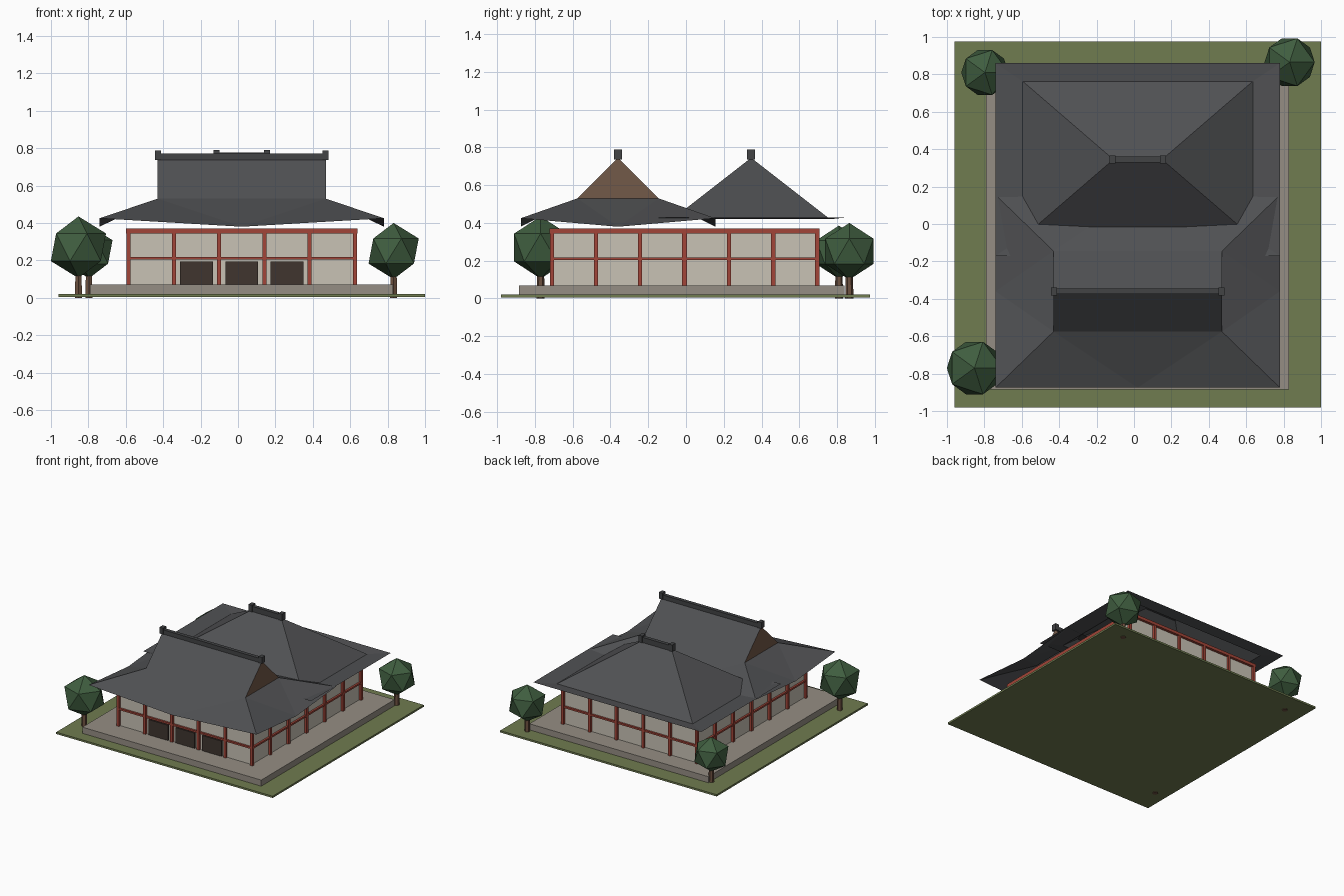
import bpy, bmesh
from mathutils import Matrix, Vector

if "Cube" in bpy.data.objects:
    bpy.data.objects.remove(bpy.data.objects["Cube"])

CX = 0.02                    # shared centre line of both halls
HALLS = {"front": -0.36, "back": 0.345}
HX, HY = 0.605, 0.35         # half size of the post grid


def mat(name, col):
    m = bpy.data.materials.new(name)
    m.diffuse_color = (*col, 1)
    m.use_nodes = True
    m.node_tree.nodes["Principled BSDF"].inputs["Base Color"].default_value = m.diffuse_color
    return m


ROOF = mat("roof_tile", (0.08, 0.082, 0.087))
RIDGE = mat("ridge_tile", (0.055, 0.057, 0.06))
WALL = mat("plaster", (0.58, 0.54, 0.46))
RED = mat("red_timber", (0.36, 0.06, 0.04))
DOOR = mat("dark_wood", (0.05, 0.035, 0.028))
GABLE = mat("gable_wood", (0.17, 0.10, 0.065))
STONE = mat("stone", (0.30, 0.27, 0.23))
GRASS = mat("grass", (0.16, 0.20, 0.08))
LEAF = mat("leaf", (0.05, 0.11, 0.05))
BARK = mat("bark", (0.15, 0.08, 0.05))


def finish(bm, name, *mats):
    me = bpy.data.meshes.new(name)
    bm.to_mesh(me)
    bm.free()
    for m in mats:
        me.materials.append(m)
    ob = bpy.data.objects.new(name, me)
    bpy.context.collection.objects.link(ob)
    return ob


def add_box(bm, x0, x1, y0, y1, z0, z1):
    c = Vector(((x0 + x1) / 2, (y0 + y1) / 2, (z0 + z1) / 2))
    s = Matrix.Diagonal((x1 - x0, y1 - y0, z1 - z0, 1))
    bmesh.ops.create_cube(bm, size=1, matrix=Matrix.Translation(c) @ s)


def box(name, m, *dims):
    bm = bmesh.new()
    add_box(bm, *dims)
    return finish(bm, name, m)


def ring(bm, cy, hx, hy, z):
    return [bm.verts.new((CX + sx * hx, cy + sy * hy, z))
            for sx, sy in ((-1, -1), (1, -1), (1, 1), (-1, 1))]


def ridge_pair(bm, cy, hx, z):
    return [bm.verts.new((CX + s * hx, cy, z)) for s in (-1, 1)]


def ridge_bar(name, cy, hx, z0, z1, ztop):
    bm = bmesh.new()
    add_box(bm, CX - hx, CX + hx, cy - 0.015, cy + 0.015, z0, z1)
    for s in (-1, 1):
        x = CX + s * hx
        add_box(bm, x - 0.016, x + 0.016, cy - 0.021, cy + 0.021, z0, ztop)
    finish(bm, name, RIDGE)


# Ground and plinth
box("lawn", GRASS, -0.96, 1.0, -0.98, 0.975, 0.005, 0.02)
box("plinth", STONE, CX - 0.81, CX + 0.81, -0.885, 0.84, 0.02, 0.07)

# Walls, posts and beams of both halls
for name, cy in HALLS.items():
    box(name + "_walls", WALL, CX - 0.597, CX + 0.597, cy - 0.342, cy + 0.342, 0.07, 0.365)
    bm = bmesh.new()
    xs = [CX - HX + 2 * HX * i / 5 for i in range(6)]
    ys = [cy - HY + 2 * HY * i / 3 for i in range(4)]
    spots = {(x, y) for x in xs for y in (ys[0], ys[-1])}
    spots |= {(x, y) for x in (xs[0], xs[-1]) for y in ys}
    for x, y in sorted(spots):
        add_box(bm, x - 0.011, x + 0.011, y - 0.011, y + 0.011, 0.07, 0.36)
    finish(bm, name + "_posts", RED)
    bm = bmesh.new()
    for z0, z1, w in ((0.204, 0.218, 0.008), (0.345, 0.37, 0.013)):
        for s in (-1, 1):
            y, x = cy + s * HY, CX + s * HX
            add_box(bm, CX - HX - w, CX + HX + w, y - w, y + w, z0, z1)
            add_box(bm, x - w, x + w, cy - HY - w, cy + HY + w, z0, z1)
    finish(bm, name + "_beams", RED)

# Doors in the three middle bays
for i in (-1, 0, 1):
    x = CX + i * 0.242
    box("door", DOOR, x - 0.087, x + 0.087, -0.714, -0.69, 0.07, 0.195)

# Front roof: gabled top over a skirt with upturned corners
cy = HALLS["front"]
bm = bmesh.new()
outer = ring(bm, cy, 0.76, 0.515, 0.425)
inner = ring(bm, cy, 0.45, 0.215, 0.53)
for i in range(4):
    a, b, c, d = outer[i], outer[(i + 1) % 4], inner[(i + 1) % 4], inner[i]
    p = (a.co + b.co) / 2
    mid = bm.verts.new((p.x, p.y, 0.38))
    for f in ((a, mid, d), (mid, c, d), (mid, b, c)):
        bm.faces.new(f)
l, r = ridge_pair(bm, cy, 0.45, 0.745)
bm.faces.new((inner[0], inner[1], r, l))
bm.faces.new((inner[2], inner[3], l, r))
for f in ((inner[1], inner[2], r), (inner[3], inner[0], l)):
    bm.faces.new(f).material_index = 1
finish(bm, "front_roof", ROOF, GABLE)
ridge_bar("front_ridge", cy, 0.448, 0.737, 0.772, 0.788)

# Back roof: hipped top over a nearly flat eave
cy = HALLS["back"]
bm = bmesh.new()
outer = ring(bm, cy, 0.76, 0.515, 0.43)
inner = ring(bm, cy, 0.615, 0.418, 0.42)
for i in range(4):
    j = (i + 1) % 4
    bm.faces.new((outer[i], outer[j], inner[j], inner[i]))
l, r = ridge_pair(bm, cy, 0.13, 0.745)
for f in ((inner[0], inner[1], r, l), (inner[1], inner[2], r),
          (inner[2], inner[3], l, r), (inner[3], inner[0], l)):
    bm.faces.new(f)
finish(bm, "back_roof", ROOF)
ridge_bar("back_ridge", cy, 0.136, 0.735, 0.778, 0.79)

# Trees
for x, y, z, rad in ((-0.853, -0.77, 0.27, 0.165), (-0.797, 0.81, 0.245, 0.141),
                     (0.832, 0.865, 0.25, 0.15)):
    bm = bmesh.new()
    bmesh.ops.create_icosphere(bm, subdivisions=1, radius=rad,
                               matrix=Matrix.Translation((x, y, z)))
    finish(bm, "tree_crown", LEAF)
    bm = bmesh.new()
    bmesh.ops.create_cone(bm, cap_ends=True, segments=6, radius1=0.022, radius2=0.018,
                          depth=0.16, matrix=Matrix.Translation((x, y, 0.08)))
    finish(bm, "tree_trunk", BARK)
